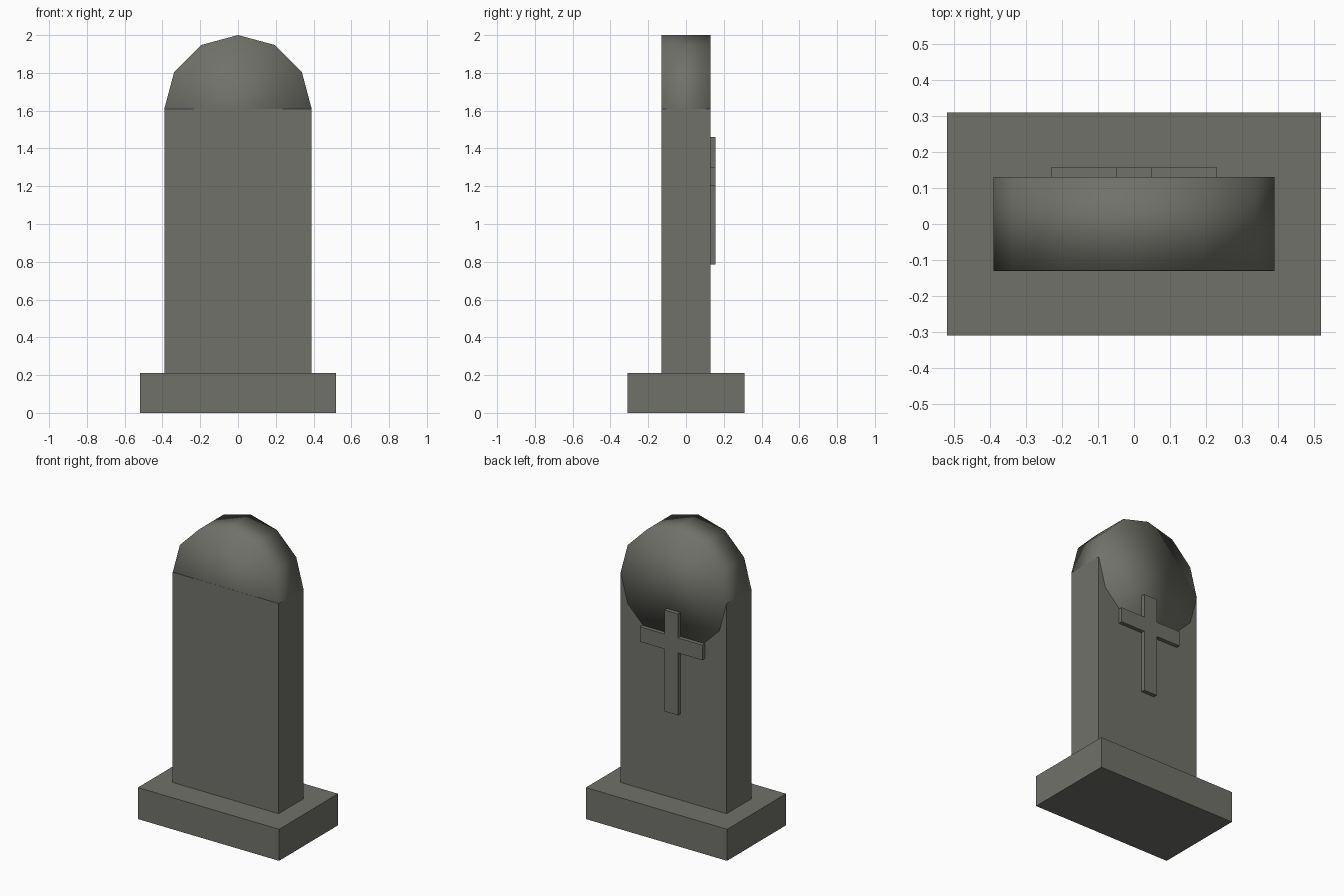
import bpy
import math

cube = bpy.data.objects.get("Cube")
if cube:
    bpy.data.objects.remove(cube, do_unlink=True)

# One grey stone colour throughout
stone = bpy.data.materials.new("grey stone")
stone.use_nodes = True
stone.diffuse_color = (0.165, 0.165, 0.145, 1)
stone.node_tree.nodes["Principled BSDF"].inputs["Base Color"].default_value = stone.diffuse_color


def finish(name):
    obj = bpy.context.object
    obj.name = name
    obj.data.materials.append(stone)
    return obj


def block(name, low, high):
    """Box between two opposite corners."""
    center = [(a + b) / 2 for a, b in zip(low, high)]
    bpy.ops.mesh.primitive_cube_add(size=1, location=center)
    obj = finish(name)
    obj.scale = [b - a for a, b in zip(low, high)]
    bpy.ops.object.transform_apply(location=False, rotation=False, scale=True)
    return obj


HALF_WIDTH, HALF_DEPTH = 0.39, 0.13
BASE_TOP, SHOULDER = 0.21, 1.61

# Plinth and upright slab
block("base", (-0.52, -0.31, 0), (0.52, 0.31, BASE_TOP))
block("slab", (-HALF_WIDTH, -HALF_DEPTH, BASE_TOP), (HALF_WIDTH, HALF_DEPTH, SHOULDER))

# Rounded head: a twelve-sided disc, smooth all over, a hair proud at the back
bpy.ops.mesh.primitive_cylinder_add(
    vertices=12, radius=HALF_WIDTH, depth=2 * HALF_DEPTH,
    location=(0, 0.0008, SHOULDER), rotation=(math.pi / 2, 0, 0))
finish("rounded_head")
bpy.ops.object.shade_smooth()

# Raised cross on the back, as one extruded outline
right_half = [(0.05, 0.785), (0.05, 1.2), (0.23, 1.2), (0.23, 1.3), (0.05, 1.3), (0.05, 1.46)]
outline = right_half + [(-x, z) for x, z in reversed(right_half)]
front, back = HALF_DEPTH - 0.01, 0.157
count = len(outline)
verts = [(x, y, z) for y in (front, back) for x, z in outline]
faces = [list(range(count)), list(range(2 * count - 1, count - 1, -1))]
for i in range(count):
    j = (i + 1) % count
    faces.append([j, i, i + count, j + count])
mesh = bpy.data.meshes.new("cross")
mesh.from_pydata(verts, [], faces)
mesh.materials.append(stone)
bpy.context.collection.objects.link(bpy.data.objects.new("cross", mesh))
